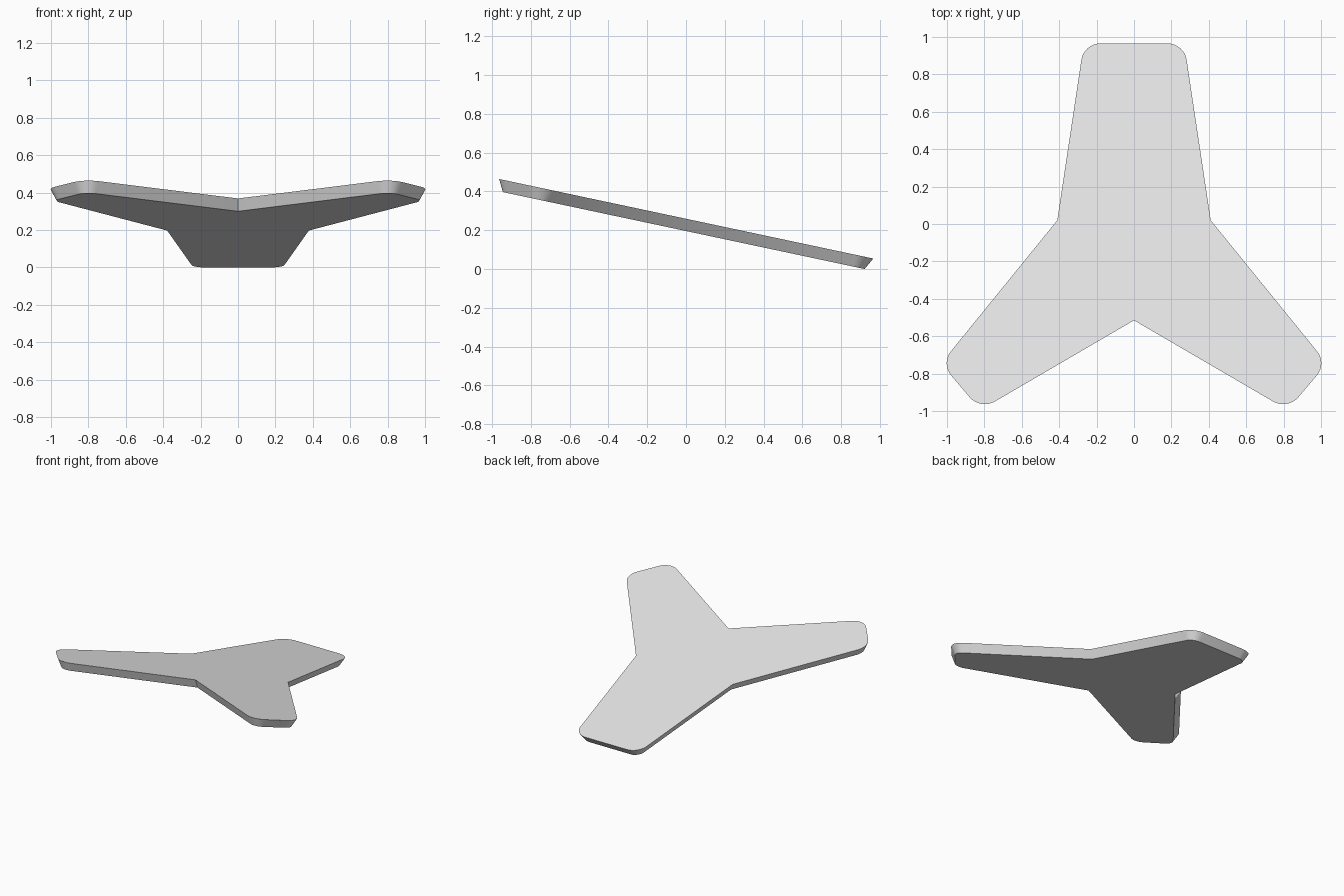
import bpy, bmesh, math
from mathutils import Vector, Matrix

cube = bpy.data.objects.get("Cube")
if cube:
    bpy.data.objects.remove(cube, do_unlink=True)

TILT = math.radians(12)
THICKNESS = 0.062
INSET = 0.033      # the underside is smaller than the top
RADIUS = 0.105     # rounding of the arm tips
STEPS = 8

# Plan corners of the left half, counter-clockwise: (x, y, radius)
half = [(0, -0.515, 0), (0.821, -0.994, RADIUS), (1.032, -0.746, RADIUS),
        (0.41, 0.02, 0), (0.268, 0.966, RADIUS)]
corners = half + [(-x, y, r) for x, y, r in reversed(half[1:])]
points = [Vector((x, y / math.cos(TILT))) for x, y, r in corners]


def inward(a, b):
    edge = (b - a).normalized()
    return Vector((-edge.y, edge.x))


def outline(inset):
    """Rounded outline, moved inwards by the inset."""
    result = []
    for i, corner in enumerate(points):
        n1 = inward(points[i - 1], corner)
        n2 = inward(corner, points[(i + 1) % len(points)])
        offset = (n1 + n2) / (1 + n1.dot(n2))
        radius = corners[i][2]
        if not radius:
            result.append(corner + offset * inset)
            continue
        centre = corner + offset * radius
        sweep = math.atan2(n1.cross(n2), n1.dot(n2))
        for k in range(STEPS + 1):
            turn = Matrix.Rotation(sweep * k / STEPS, 2)
            result.append(centre - (turn @ n1) * (radius - inset))
    return result


# Three-armed plate with sides tapering in towards the underside
bm = bmesh.new()
top = [bm.verts.new((p.x, p.y, 0)) for p in outline(0)]
bottom = [bm.verts.new((p.x, p.y, -THICKNESS)) for p in outline(INSET)]
bm.faces.new(top)
bm.faces.new(list(reversed(bottom)))
for i in range(len(top)):
    j = (i + 1) % len(top)
    bm.faces.new((bottom[i], bottom[j], top[j], top[i]))
bmesh.ops.recalc_face_normals(bm, faces=bm.faces)

# Tilt it down towards the back and rest it on the ground
bm.transform(Matrix.Rotation(-TILT, 4, 'X'))
lowest = min(v.co.z for v in bm.verts)
bm.transform(Matrix.Translation((0, 0, -lowest)))

mesh = bpy.data.meshes.new("three_armed_plate")
bm.to_mesh(mesh)
bm.free()
plate = bpy.data.objects.new("three_armed_plate", mesh)
bpy.context.collection.objects.link(plate)

# Plain light grey
grey = bpy.data.materials.new("light_grey")
grey.use_nodes = True
colour = (0.8, 0.8, 0.8, 1)
grey.diffuse_color = colour
grey.node_tree.nodes["Principled BSDF"].inputs["Base Color"].default_value = colour
mesh.materials.append(grey)

bpy.ops.object.select_all(action='DESELECT')
plate.select_set(True)
bpy.context.view_layer.objects.active = plate
bpy.ops.object.shade_smooth_by_angle(angle=math.radians(30))
